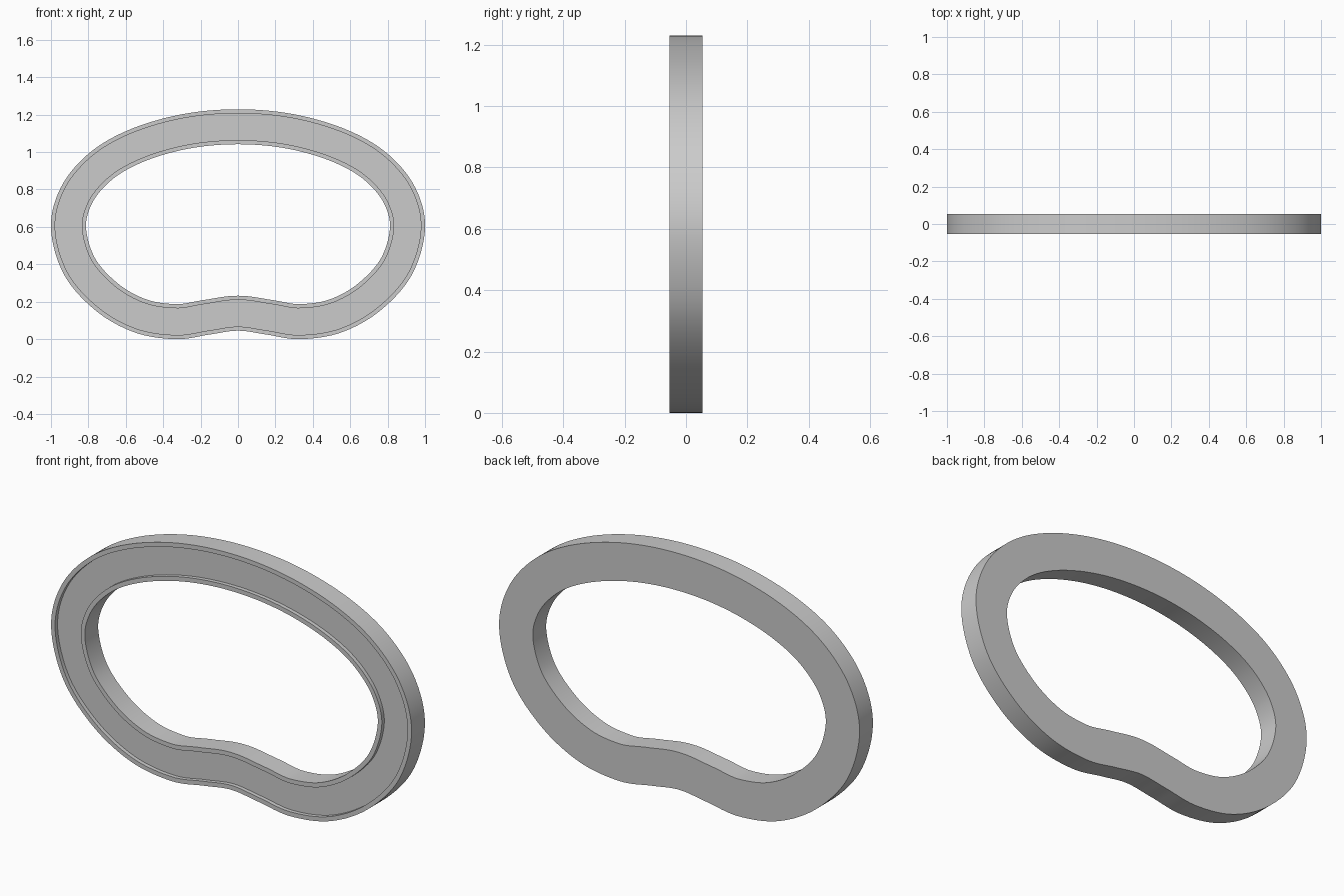
import bpy, bmesh, math
from mathutils import Vector

if "Cube" in bpy.data.objects:
    bpy.data.objects.remove(bpy.data.objects["Cube"])

# Right half of the outer outline (x, z), bottom centre to top centre
half = [(0, 0.05), (0.15, 0.03), (0.33, 0.005), (0.55, 0.04), (0.76, 0.157),
        (0.93, 0.35), (1.0, 0.6), (0.945, 0.82), (0.795, 1.0), (0.58, 1.125),
        (0.3, 1.207), (0, 1.234)]
ctrl = [Vector(p) for p in half + [(-x, z) for x, z in half[-2:0:-1]]]
STEPS = 10


def closed_spline(pts):
    """Smooth closed curve through the points."""
    out, n = [], len(pts)
    for i in range(n):
        a, b, c, d = (pts[(i + k) % n] for k in (-1, 0, 1, 2))
        for s in range(STEPS):
            t = s / STEPS
            out.append(0.5 * (2 * b + (c - a) * t + (2 * a - 5 * b + 4 * c - d) * t**2
                              + (3 * b - a - 3 * c + d) * t**3))
    return out


path = closed_spline(ctrl)
low = min(p.y for p in path)
path = [Vector((p.x, p.y - low)) for p in path]
count = len(path)

# Cross-section (inward offset, y): square bar with a shallow front channel
W, T, RIM, DEPTH = 0.187, 0.053, 0.022, 0.02
section = [(0, -T), (RIM, -T), (RIM, DEPTH - T), (W - RIM, DEPTH - T),
           (W - RIM, -T), (W, -T), (W, T), (0, T)]

# Sweep the section around the outline
bm = bmesh.new()
rings = []
for i, p in enumerate(path):
    tan = (path[(i + 1) % count] - path[i - 1]).normalized()
    inward = Vector((-tan.y, tan.x))
    ring = []
    for off, y in section:
        q = p + inward * off
        ring.append(bm.verts.new((q.x, y, q.y)))
    rings.append(ring)
m = len(section)
for i in range(count):
    a, b = rings[i], rings[(i + 1) % count]
    for k in range(m):
        bm.faces.new((a[k], a[(k + 1) % m], b[(k + 1) % m], b[k]))
bmesh.ops.recalc_face_normals(bm, faces=bm.faces[:])

mesh = bpy.data.meshes.new("ring_frame")
bm.to_mesh(mesh)
bm.free()
frame = bpy.data.objects.new("ring_frame", mesh)
bpy.context.collection.objects.link(frame)
bpy.context.view_layer.objects.active = frame
frame.select_set(True)
bpy.ops.object.shade_smooth_by_angle(angle=math.radians(30))
